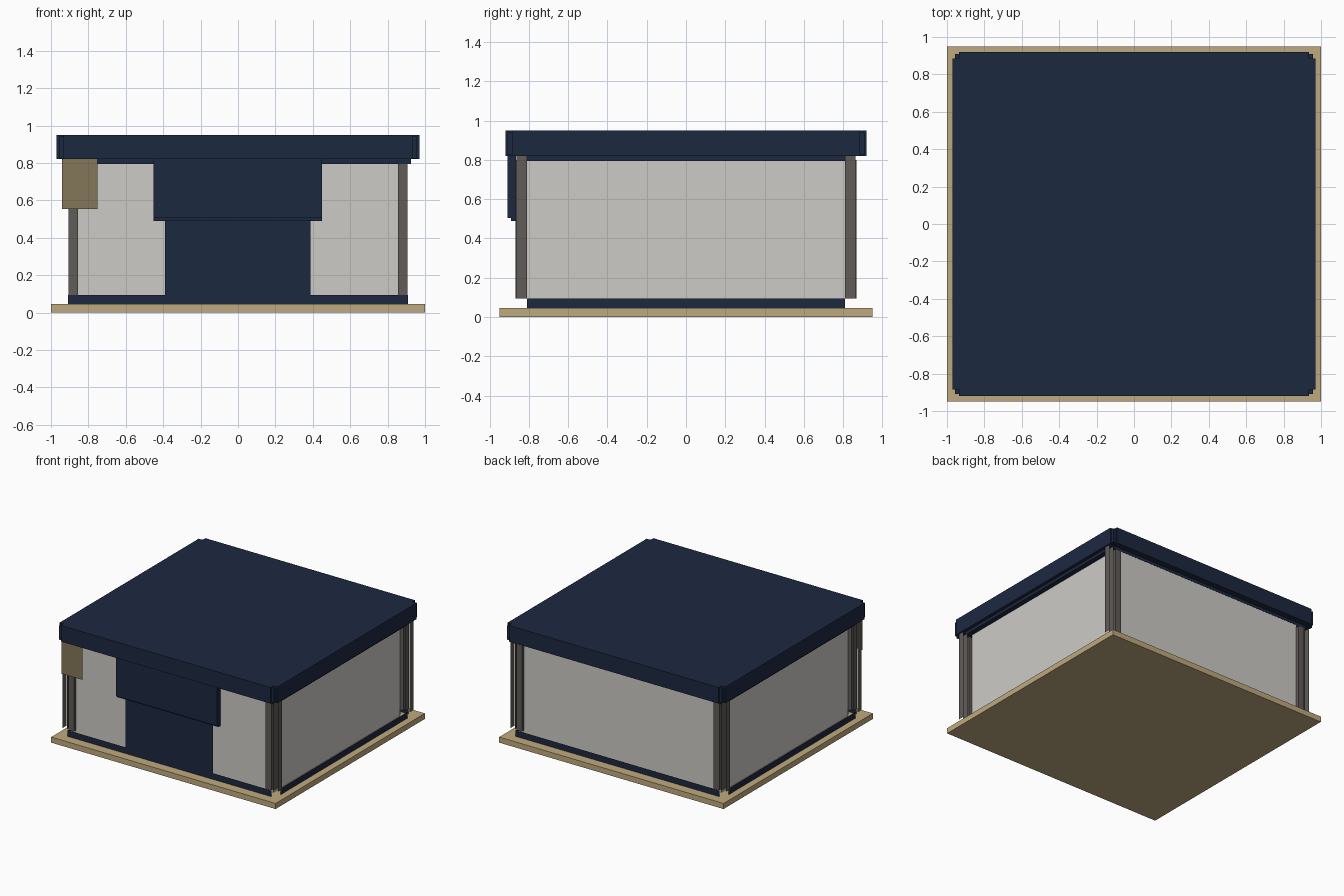
import bpy

cube = bpy.data.objects.get("Cube")
if cube:
    bpy.data.objects.remove(cube, do_unlink=True)


def material(name, rgb):
    mat = bpy.data.materials.new(name)
    mat.use_nodes = True
    mat.diffuse_color = (*rgb, 1)
    mat.node_tree.nodes["Principled BSDF"].inputs["Base Color"].default_value = (*rgb, 1)
    return mat


navy = material("navy", (0.012, 0.021, 0.051))
tan = material("tan", (0.52, 0.40, 0.21))
bronze = material("dark_tan", (0.23, 0.18, 0.098))
pale = material("pale_grey", (0.61, 0.60, 0.57))
grey = material("dark_grey", (0.115, 0.106, 0.098))


def box(name, mat, xs, ys, zs):
    """Box spanning the given (low, high) ranges."""
    bpy.ops.mesh.primitive_cube_add(size=1)
    obj = bpy.context.object
    obj.name = name
    ranges = (xs, ys, zs)
    for v in obj.data.vertices:
        v.co = [r[1] if c > 0 else r[0] for c, r in zip(v.co, ranges)]
    obj.data.materials.append(mat)
    return obj


def sheet(name, mat, axis, at, across, zs):
    """Flat upright panel at a distance along one axis, facing outward."""
    (a, b), (low, high) = across, zs
    if (at < 0) == (axis == "x"):
        a, b = b, a
    corners = [(a, low), (b, low), (b, high), (a, high)]
    mesh = bpy.data.meshes.new(name)
    verts = [(at, u, z) if axis == "x" else (u, at, z) for u, z in corners]
    mesh.from_pydata(verts, [], [range(4)])
    mesh.materials.append(mat)
    obj = bpy.data.objects.new(name, mesh)
    bpy.context.collection.objects.link(obj)


def span(a, b, sign=1):
    return tuple(sorted((a * sign, b * sign)))


BOTTOM, TOP = 0.095, 0.80

# Ground slab
box("base_slab", tan, (-1, 1), (-0.95, 0.95), (0, 0.045))

# Recessed wall panels with rails standing in front of them
for s, front, side in ((-1, "front", "right"), (1, "back", "left")):
    sheet(front + "_wall", pale, "y", 0.838 * s, (-0.86, 0.86), (0.045, 0.82))
    sheet(side + "_wall", pale, "x", 0.878 * s, (-0.81, 0.81), (0.045, 0.82))
    sheet(front + "_bottom_rail", navy, "y", 0.872 * s, (-0.91, 0.91), (0.045, BOTTOM))
    sheet(side + "_bottom_rail", navy, "x", 0.944 * s, (-0.81, 0.81), (0.045, BOTTOM))
    sheet(front + "_top_rail", navy, "y", 0.872 * s, (-0.925, 0.925), (0.795, 0.83))
    sheet(side + "_top_rail", navy, "x", 0.944 * s, (-0.81, 0.81), (0.795, 0.83))

# Corner posts, each with two flat plates on its side
for sx, side in ((-1, "right"), (1, "left")):
    for sy, end in ((-1, "front"), (1, "back")):
        name = f"{end}_{side}_post"
        box(name, grey, span(0.855, 0.905, sx), span(0.812, 0.868, sy), (BOTTOM, TOP))
        for part, x in (("inner", 0.922), ("outer", 0.96)):
            sheet(f"{name}_{part}_plate", grey, "x", x * sx, span(0.81, 0.862, sy), (BOTTOM, 0.82))
        # Recessed block in each notched roof corner
        box(f"roof_{end}_{side}_corner", navy, span(0.9, 0.958, sx), span(0.86, 0.908, sy), (0.825, 0.94))

# Roof with notched corners
box("roof_long", navy, (-0.97, 0.97), (-0.885, 0.885), (0.82, 0.95))
box("roof_deep", navy, (-0.935, 0.935), (-0.92, 0.92), (0.82, 0.95))

# Front entrance: lower shutter, upper housing and its lip
sheet("lower_shutter", navy, "y", -0.874, (-0.39, 0.387), (BOTTOM, 0.5))
box("shutter_housing", navy, (-0.453, 0.45), (-0.908, -0.865), (0.505, 0.82))
box("shutter_lip", navy, (-0.453, 0.45), (-0.89, -0.865), (0.49, 0.505))

# Sign board beside the entrance
sheet("sign_board", bronze, "y", -0.906, (-0.94, -0.75), (0.555, 0.82))
